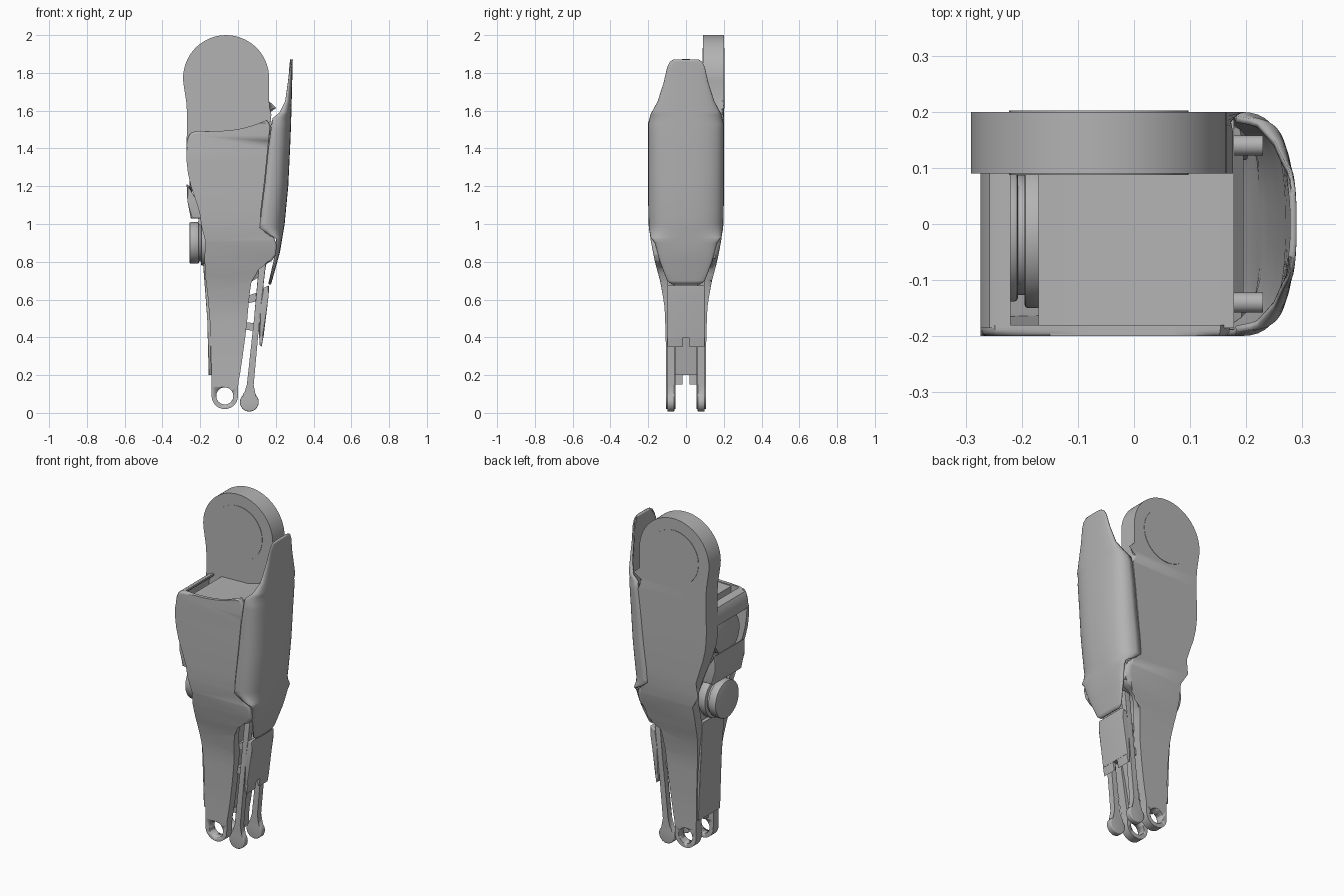
import bpy, bmesh, math
from mathutils import Vector, Matrix

if "Cube" in bpy.data.objects:
    bpy.data.objects.remove(bpy.data.objects["Cube"])

grey = bpy.data.materials.new("plain_grey")
grey.use_nodes = True
grey.diffuse_color = (0.45, 0.45, 0.45, 1)
grey.node_tree.nodes["Principled BSDF"].inputs["Base Color"].default_value = (0.45, 0.45, 0.45, 1)


def interp(table, z):
    """Piecewise linear lookup in a list of (z, value), rising z."""
    if z <= table[0][0]:
        return table[0][1]
    for (a, va), (b, vb) in zip(table, table[1:]):
        if z <= b:
            return va + (vb - va) * (z - a) / (b - a)
    return table[-1][1]


def soften(pts, rounds=2):
    """Corner cutting for a closed outline."""
    for _ in range(rounds):
        out = []
        for p, q in zip(pts, pts[1:] + pts[:1]):
            out += [(p[0] * .75 + q[0] * .25, p[1] * .75 + q[1] * .25),
                    (p[0] * .25 + q[0] * .75, p[1] * .25 + q[1] * .75)]
        pts = out
    return pts


def arc(cx, cz, r, a0, a1, n):
    return [(cx + r * math.cos(math.radians(a0 + (a1 - a0) * i / n)),
             cz + r * math.sin(math.radians(a0 + (a1 - a0) * i / n))) for i in range(n + 1)]


def finish(name, bm, angle=35):
    bmesh.ops.recalc_face_normals(bm, faces=bm.faces)
    mesh = bpy.data.meshes.new(name)
    bm.to_mesh(mesh)
    bm.free()
    mesh.materials.append(grey)
    ob = bpy.data.objects.new(name, mesh)
    bpy.context.collection.objects.link(ob)
    bpy.ops.object.select_all(action='DESELECT')
    ob.select_set(True)
    bpy.context.view_layer.objects.active = ob
    bpy.ops.object.shade_smooth_by_angle(angle=math.radians(angle))
    return ob


def prism(name, pts, y0, y1, bevel=0, rim='both', shape=None):
    """Extrude an x-z outline along y, round its rims, then optionally reshape it."""
    bm = bmesh.new()
    rings = [[bm.verts.new((x, y, z)) for x, z in pts] for y in (y0, y1)]
    caps = [bm.faces.new(r) for r in rings]
    for i in range(len(pts)):
        j = (i + 1) % len(pts)
        bm.faces.new((rings[0][i], rings[0][j], rings[1][j], rings[1][i]))
    if bevel:
        chosen = caps if rim == 'both' else caps[:1]
        edges = list({e for f in chosen for e in f.edges})
        bmesh.ops.bevel(bm, geom=edges, offset=bevel, segments=4, profile=0.5,
                        affect='EDGES', clamp_overlap=True)
    if shape:
        for i in range(1, 24):
            bmesh.ops.bisect_plane(bm, geom=bm.verts[:] + bm.edges[:] + bm.faces[:],
                                   plane_co=(0, 0, i * .07), plane_no=(0, 0, 1))
        for v in bm.verts:
            v.co.y = shape(v.co)
    return finish(name, bm)


def cylinder(name, centre, r, depth, axis, bevel=0):
    bm = bmesh.new()
    bmesh.ops.create_cone(bm, cap_ends=True, segments=40, radius1=r, radius2=r, depth=depth)
    if bevel:
        rims = [e for e in bm.edges if abs(e.verts[0].co.z - e.verts[1].co.z) < .001]
        bmesh.ops.bevel(bm, geom=rims, offset=bevel, segments=2, profile=.5, affect='EDGES')
    turn = Vector((0, 0, 1)).rotation_difference(Vector(axis)).to_matrix().to_4x4()
    bm.transform(Matrix.Translation(centre) @ turn)
    return finish(name, bm)


# Half width of the leg by height
WIDTH = [(.0, .105), (.3, .105), (.55, .112), (.68, .132), (.8, .165), (.92, .188), (1.02, .197), (1.2, .2)]

# Outline shared by both side shells
left_edge = [(-.275, 1.36), (-.262, 1.24), (-.215, 1.1), (-.17, .95), (-.18, .78),
             (-.152, .55), (-.142, .3), (-.14, .14)]
ankle = arc(-.07, .09, .07, 180, 360, 14)
right_edge = [(.0, .15), (.015, .23), (.045, .45), (.06, .62), (.075, .72), (.105, .78), (.2, .81),
              (.205, .92), (.15, .95), (.112, .98), (.12, 1.06), (.14, 1.22), (.158, 1.4)]
front_top = [(.175, 1.56), (.09, 1.525), (0, 1.5), (-.12, 1.49), (-.24, 1.495), (-.27, 1.45)]
back_top = [(.18, 1.57), (.165, 1.62)] + arc(-.063, 1.772, .228, -8, 192, 28) + [(-.27, 1.62), (-.27, 1.5)]


def shell(name, top, side, thickness, deepest, bevel):
    def shape(co):
        d = co.y if co.y < deepest * .95 else interp(thickness, co.z)
        return side * (interp(WIDTH, co.z) - d)
    ob = prism(name, soften(left_edge + ankle + right_edge + top, 1), 0, deepest,
               bevel, 'outer', shape)
    # Ankle pin hole
    cutter = cylinder("ankle_cutter", (-.07, 0, .09), .045, 1, (0, 1, 0))
    cutter.hide_render = True
    mod = ob.modifiers.new("hole", 'BOOLEAN')
    mod.operation, mod.solver, mod.object = 'DIFFERENCE', 'EXACT', cutter
    bpy.context.view_layer.objects.active = ob
    bpy.ops.object.modifier_apply(modifier="hole")
    bpy.data.objects.remove(cutter)


shell("front_side_shell", front_top, -1, [(.5, .05), (1.1, .035), (1.4, .02)], .05, .012)
shell("back_side_shell", back_top, 1, [(.5, .05), (1, .06), (1.3, .11)], .11, .035)

# Round cover lines on both faces of the hip disc
for y in (.0895, .2005):
    cylinder("hip_disc_cap", (-.063, y, 1.772), .16, .004, (0, 1, 0))

# Solid core between the shells
core = [(-.17, 1.485), (-.165, 1.2), (-.14, 1.0), (-.165, .8), (-.142, .55), (-.13, .2),
        (-.01, .2), (.035, .45), (.05, .62), (.065, .74), (.1, .79), (.19, .82), (.195, .91),
        (.12, 1.0), (.165, 1.4), (.178, 1.545), (.09, 1.515), (0, 1.49)]
prism("leg_core", core, -1, 1, shape=lambda co: co.y * (interp(WIDTH, co.z) - .015))

# Shin front plate, window rim and middle panel
prism("shin_plate", [(-.155, .2), (-.14, .2), (-.145, .5), (-.165, .79), (-.185, .79), (-.163, .5)],
      -.1, .1, .004)
prism("window_rim", soften([(-.275, 1.38), (-.258, 1.38), (-.25, 1.46), (-.22, 1.475), (-.22, 1.495),
                            (-.27, 1.47)], 1), -.185, .12)
prism("middle_panel", [(-.272, 1.21), (-.255, 1.2), (-.225, 1.12), (-.15, 1.09), (-.15, 1.03),
                       (-.25, 1.03), (-.268, 1.12)], -.165, .11, .008)

# Joint drums facing the shin side
for label, z, r in (("upper", 1.29, .118), ("lower", .9, .11)):
    for x, k, d in ((-.232, 1, .05), (-.198, .9, .03), (-.17, 1.1, .05)):
        cylinder(label + "_drum", (x, -.02, z), r * k, d, (1, 0, 0), .006)

# Calf cover, a curved C section swept along the height
HALF = [(.68, .075), (.7, .1), (.8, .138), (.9, .165), (.93, .188), (.98, .197), (1.1, .2), (1.53, .2), (1.58, .188),
        (1.65, .15), (1.75, .118), (1.83, .1), (1.86, .085), (1.872, .065)]
OUTER = [(.68, .175), (.85, .222), (1, .247), (1.2, .266), (1.45, .278), (1.6, .283), (1.872, .29)]
EDGE = [(.68, .165), (.8, .19), (.92, .205), (.945, .16), (.98, .115), (1.06, .123), (1.22, .143), (1.4, .161),
        (1.56, .183), (1.59, .22), (1.65, .25), (1.75, .265), (1.872, .28)]
levels = sorted({z for t in (HALF, OUTER, EDGE) for z, _ in t} | {.75, 1.3, 1.5, 1.62, 1.7, 1.79})
bm = bmesh.new()
rows = []
for z in levels:
    h, xo, xe = interp(HALF, z), interp(OUTER, z), interp(EDGE, z)
    row = []
    for i in range(25):
        a = math.pi * (i / 24 - .5)
        s, c = math.sin(a), max(math.cos(a), 0)
        row.append(bm.verts.new((xe + (xo - xe) * c ** .65, math.copysign(abs(s) ** .75, s) * h, z)))
    rows.append(row)
for lo, hi in zip(rows, rows[1:]):
    for i in range(24):
        bm.faces.new((lo[i], lo[i + 1], hi[i + 1], hi[i]))
cover = finish("calf_cover", bm, 50)
mod = cover.modifiers.new("thickness", 'SOLIDIFY')
mod.thickness, mod.offset = .012, -1

# Paired rear rods with bulb ends, and cover pegs
rod = [(.11, .78), (.085, .5), (.052, .15), (.04, .11)] + arc(.06, .057, .05, 125, 415, 20) + \
      [(.085, .11), (.083, .15), (.115, .5), (.148, .79)]
for side in (-1, 1):
    prism("rear_rod", rod, side * .08 - .018, side * .08 + .018, .005)
    cylinder("cover_peg", (.18, side * .14, 1.4), .018, .1, (1, 0, 0))

# Lower calf block with a central notch between its feet
prism("calf_block", [(.135, .4), (.11, .4), (.12, .56), (.13, .66), (.165, .675), (.162, .62)], -.1, .1, .006)
for side in (-1, 1):
    prism("calf_block_foot", [(.135, .405), (.112, .405), (.115, .36), (.125, .35)],
          side * .058 - .042, side * .058 + .042, .003)
prism("calf_crossbar", [(.04, .44), (.04, .48), (.13, .47), (.125, .43)], -.07, .07)
prism("calf_upper_link", [(.05, .58), (.05, .62), (.14, .65), (.14, .6)], -.07, .07)

# Ankle stops beside the pin holes
for side in (-1, 1):
    prism("ankle_stop", [(-.11, .15), (-.11, .22), (-.02, .22), (-.02, .15)],
          side * .04 - .022, side * .04 + .022, .003)
